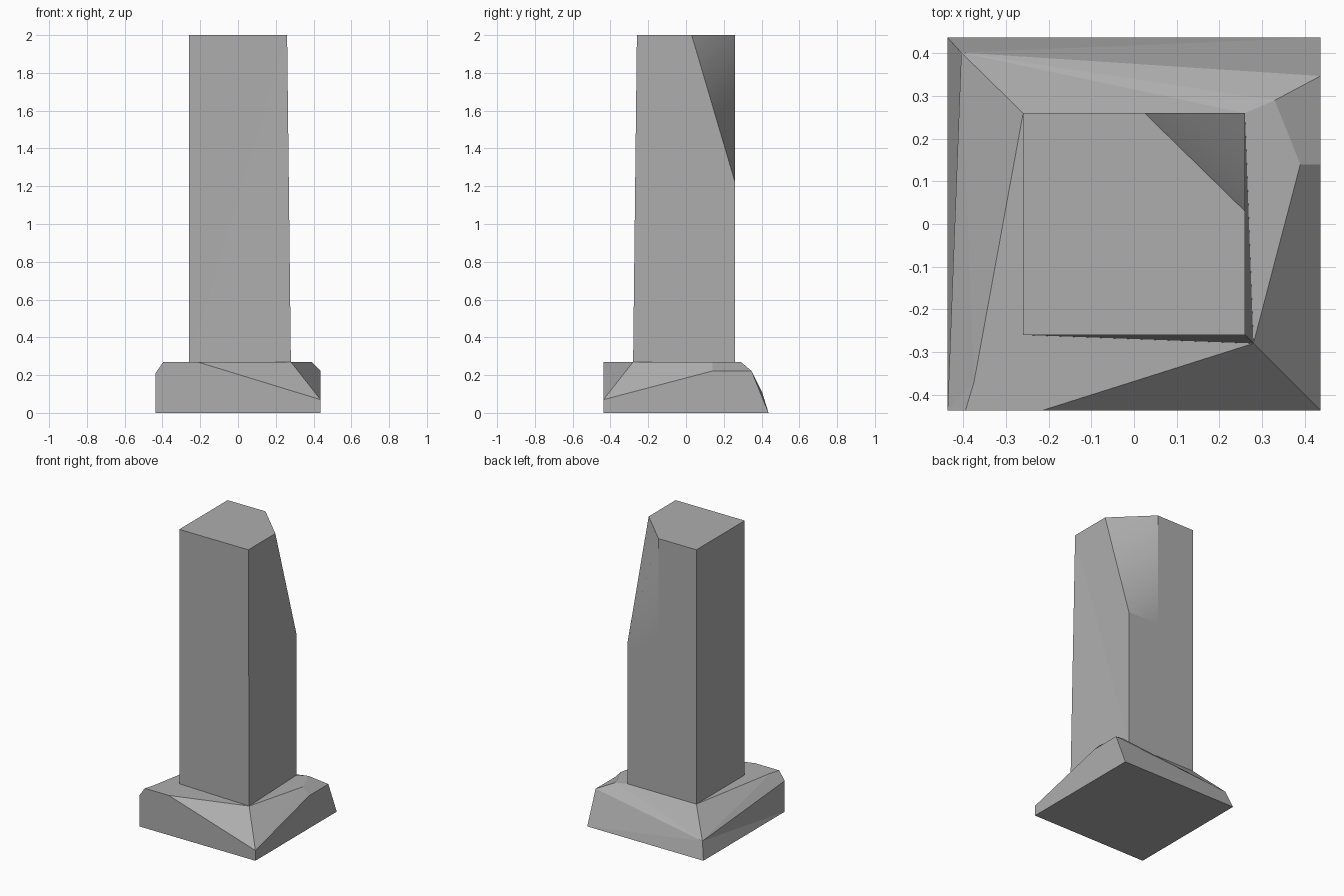
import bpy

cube = bpy.data.objects.get("Cube")
if cube:
    bpy.data.objects.remove(cube, do_unlink=True)

# One plain stone colour
stone = bpy.data.materials.new("grey_stone")
stone.use_nodes = True
grey = (0.42, 0.42, 0.42, 1.0)
stone.diffuse_color = grey
bsdf = next(n for n in stone.node_tree.nodes if n.type == 'BSDF_PRINCIPLED')
bsdf.inputs["Base Color"].default_value = grey
bsdf.inputs["Roughness"].default_value = 0.9


def make_part(name, points, faces, smooth_faces=()):
    """Build a faceted block from named corner points."""
    index = {key: i for i, key in enumerate(points)}
    mesh = bpy.data.meshes.new(name)
    all_faces = [f.split() for f in list(faces) + list(smooth_faces)]
    mesh.from_pydata(list(points.values()), [],
                     [[index[k] for k in f] for f in all_faces])
    mesh.materials.append(stone)
    for i, poly in enumerate(mesh.polygons):
        poly.use_smooth = i >= len(faces)
    mesh.update()
    obj = bpy.data.objects.new(name, mesh)
    bpy.context.scene.collection.objects.link(obj)
    return obj


W = 0.437    # half width of the plinth
T = 0.27     # height of the plinth top
P = 0.26     # half width of the shaft
H = 2.0      # full height
C = 1.22     # lowest point of the broken shaft corner

# Plinth: a square slab with irregularly chipped corners
# (letters: f front, b back, l left of the frame at -x, r at +x)
plinth_points = {
    "fl0": (-W, -W, 0), "fr0": (W, -W, 0), "br0": (W, W, 0), "bl0": (-W, W, 0),
    "fl1": (-W, -W, 0.21), "fl2": (-0.395, -W, T), "fl3": (-0.375, -0.37, T),
    "f_mid": (-0.215, -W, T), "fr1": (W, -W, 0.07), "fr2": (0.28, -0.28, T),
    "r1": (W, 0.14, 0.222), "r2": (0.39, 0.14, T),
    "br1": (W, 0.347, 0.222), "br2": (0.33, 0.29, T),
    "b_in_r": (P, P, T), "b_in_l": (-P, P, T), "bl1": (-0.405, 0.402, 0.112),
}
plinth_faces = [
    "bl0 br0 fr0 fl0",                                  # underside
    "fl0 fr0 fr1 f_mid fl2 fl1",                        # front
    "fr0 br0 br1 r1 fr1",                               # +x side
    "bl0 bl1 br0", "br0 bl1 br1",                       # back
    "fl0 fl1 bl1", "fl0 bl1 bl0",                       # -x side
    "f_mid fr1 fr2",                                    # front corner chip
    "fr1 r1 r2", "fr1 r2 fr2",                          # +x chip
    "r1 br1 br2 r2",                                    # small +x chip
    "bl1 br2 br1", "bl1 b_in_r br2", "bl1 b_in_l b_in_r",  # back slope
    "fl1 fl2 fl3", "fl1 fl3 bl1", "fl3 b_in_l bl1",     # -x slope
    "fl2 f_mid fr2 fl3", "fl3 fr2 b_in_r b_in_l",       # flat top
    "fr2 r2 br2 b_in_r",
]
make_part("plinth", plinth_points, plinth_faces)

# Shaft: a tall square post, one foot corner flared, one top corner broken off
shaft_points = {
    "fl0": (-P, -P, T), "fr0": (0.28, -0.28, T), "br0": (P, P, T), "bl0": (-P, P, T),
    "fl1": (-P, -P, H), "fr1": (P, -P, H), "bl1": (-P, P, H),
    "cr": (P, 0.03, H), "cb": (0.025, P, H),
    "low": (P, P, C), "low_b": (0.025, P, C), "foot_b": (0.025, P, T),
}
shaft_faces = [
    "bl0 foot_b br0 fr0 fl0",             # foot
    "fl1 fr1 cr cb bl1",                  # top
    "fl0 fr0 fr1", "fl0 fr1 fl1",         # front
    "fr0 br0 fr1", "br0 low cr fr1",      # +x side
    "fl0 fl1 bl1 bl0",                    # -x side
    "foot_b bl0 bl1 cb low_b",            # back
    "br0 foot_b low_b low",
]
broken_corner = ["cr low cb", "low low_b cb"]
make_part("shaft", shaft_points, shaft_faces, broken_corner)
